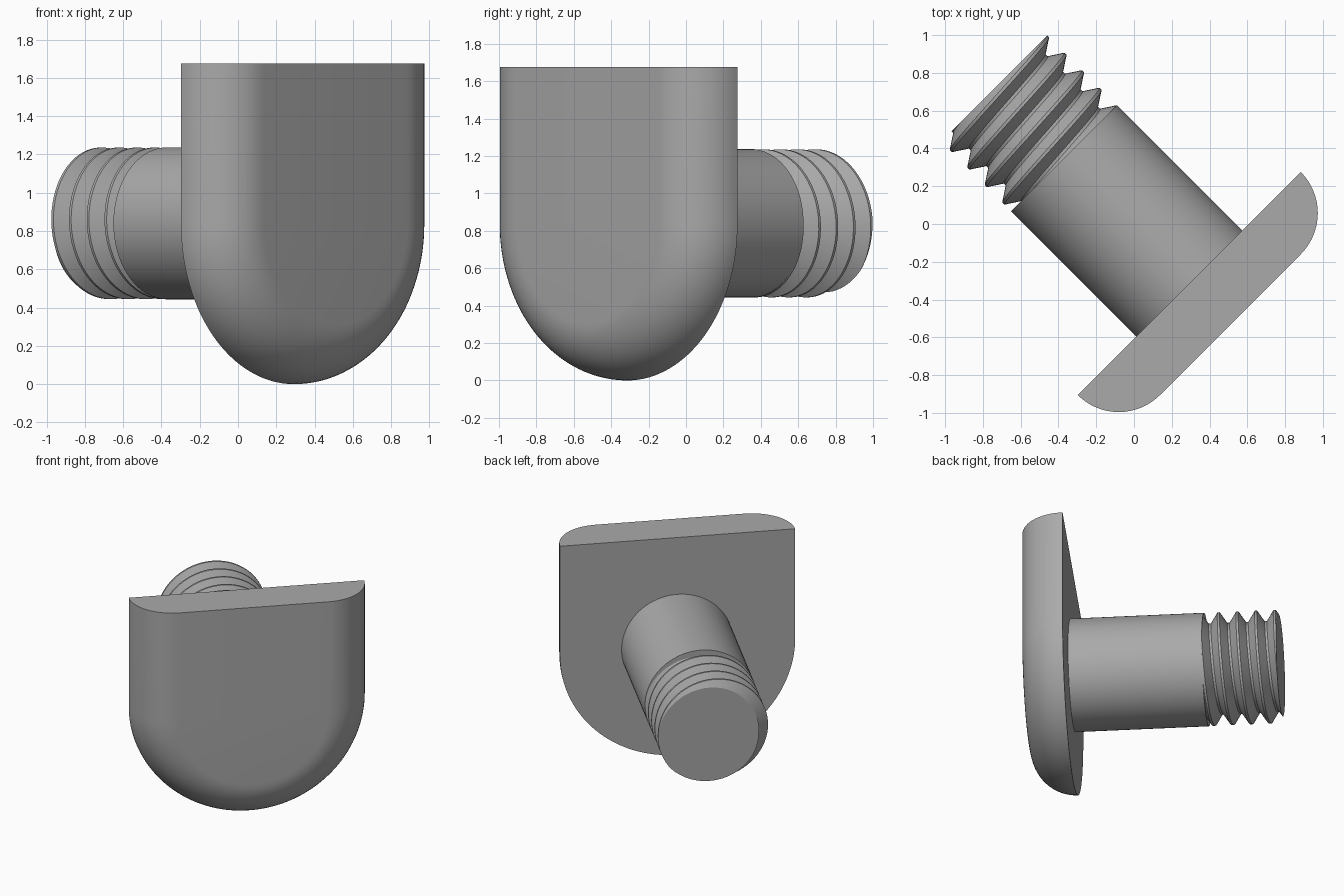
import bpy, bmesh
from math import sin, cos, pi, radians
from mathutils import Matrix, Vector

cube = bpy.data.objects.get("Cube")
if cube:
    bpy.data.objects.remove(cube, do_unlink=True)

RADIUS, TOP, DEPTH = 0.835, 1.675, 0.308   # head plate
AXIS_Z, SHAFT_R, SHAFT_END = 0.84, 0.397, 0.937
PITCH, CREST, ROOT, TIP = 0.131, 0.396, 0.32, 1.46

grey = bpy.data.materials.new("plain grey")
grey.use_nodes = True
grey.diffuse_color = (0.4, 0.4, 0.4, 1)
grey.node_tree.nodes["Principled BSDF"].inputs["Base Color"].default_value = (0.4, 0.4, 0.4, 1)


def finish(bm, name):
    """Turn a bmesh into a smooth-shaded part, turned onto the diagonal axis."""
    bmesh.ops.recalc_face_normals(bm, faces=bm.faces)
    mesh = bpy.data.meshes.new(name)
    bm.to_mesh(mesh)
    bm.free()
    mesh.materials.append(grey)
    mesh.shade_smooth()
    mesh.set_sharp_from_angle(angle=radians(30))
    obj = bpy.data.objects.new(name, mesh)
    obj.location = (0.2925, -0.315, 0)
    obj.rotation_euler.z = radians(45)
    bpy.context.collection.objects.link(obj)


def skin(bm, rows):
    """Bridge neighbouring rows of vertices with quads."""
    for a, b in zip(rows, rows[1:]):
        for i in range(len(a) - 1):
            bm.faces.new((a[i], a[i + 1], b[i + 1], b[i]))


# Head plate: U-shaped outline with a quarter-round edge towards the front
bm = bmesh.new()
rows = []
for k in range(17):
    t = k / 16 * pi / 2
    r, y = RADIUS - DEPTH * (1 - cos(t)), -DEPTH * sin(t)
    outline = [(-r, TOP)]
    outline += [(-r * cos(a), RADIUS - r * sin(a)) for a in (pi * i / 64 for i in range(65))]
    outline.append((r, TOP))
    rows.append([bm.verts.new((x, y, z)) for x, z in outline])
skin(bm, rows)
bm.faces.new(rows[0])
bm.faces.new(rows[-1])
bm.faces.new([row[0] for row in rows] + [row[-1] for row in reversed(rows)])
finish(bm, "head_plate")

# Plain shaft, sunk slightly into the plate
bm = bmesh.new()
start = -0.05
place = Matrix.Translation((0, (start + SHAFT_END) / 2, AXIS_Z)) @ Matrix.Rotation(pi / 2, 4, "X")
bmesh.ops.create_cone(bm, cap_ends=True, segments=96, radius1=SHAFT_R, radius2=SHAFT_R,
                      depth=SHAFT_END - start, matrix=place)
finish(bm, "shaft")

# Screw thread: one tooth profile swept along a right-handed helix
bm = bmesh.new()
flat = 0.008
tooth = [(-flat, CREST), (flat, CREST), (PITCH / 2 - flat, ROOT),
         (PITCH / 2 + flat, ROOT), (PITCH - flat, CREST)]
steps = 72
rows = []
for i in range(-3 * steps, 5 * steps + 1):
    a = 2 * pi * i / steps
    y = 1.061 + PITCH * (i / steps - 0.25)
    rows.append([bm.verts.new((r * sin(a), y + d, AXIS_Z + r * cos(a))) for d, r in tooth])
skin(bm, rows)
bmesh.ops.remove_doubles(bm, verts=bm.verts, dist=0.0002)

# Cut both ends of the thread square and cap them
for y, side in ((SHAFT_END - 0.01, -1), (TIP, 1)):
    cut = bmesh.ops.bisect_plane(bm, geom=bm.verts[:] + bm.edges[:] + bm.faces[:], dist=1e-5,
                                 plane_co=Vector((0, y, 0)), plane_no=Vector((0, side, 0)),
                                 clear_outer=True)
    rim = [e for e in cut["geom_cut"] if isinstance(e, bmesh.types.BMEdge)]
    bmesh.ops.holes_fill(bm, edges=rim, sides=0)
finish(bm, "screw_thread")
